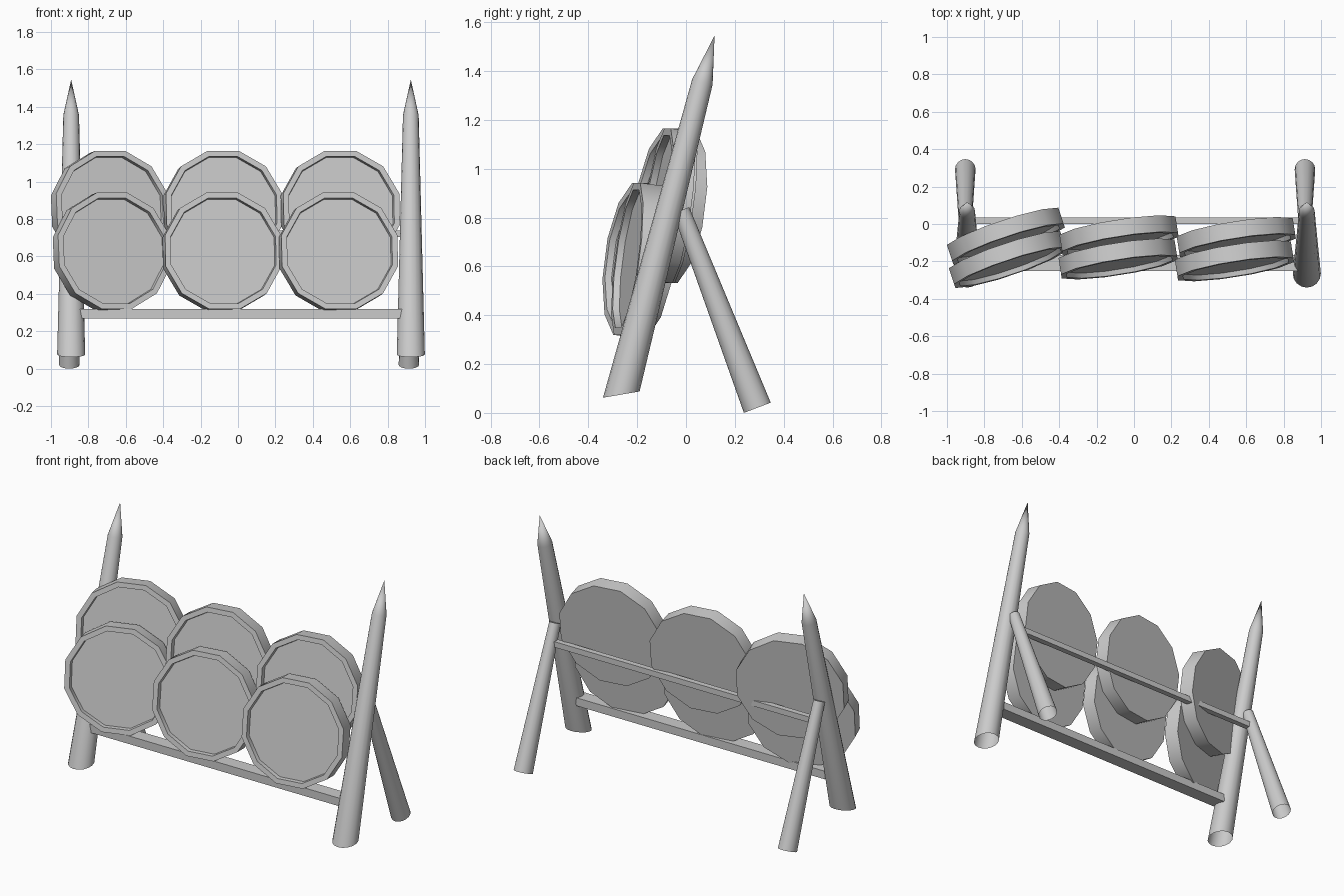
import bpy, bmesh, math
from mathutils import Matrix, Vector

if "Cube" in bpy.data.objects:
    bpy.data.objects.remove(bpy.data.objects["Cube"])

grey = bpy.data.materials.new("light_grey")
grey.diffuse_color = (0.6, 0.6, 0.6, 1)
grey.use_nodes = True
grey.node_tree.nodes["Principled BSDF"].inputs["Base Color"].default_value = grey.diffuse_color


def finish(name, bm, smooth=False):
    bmesh.ops.recalc_face_normals(bm, faces=bm.faces)
    me = bpy.data.meshes.new(name)
    bm.to_mesh(me)
    bm.free()
    me.materials.append(grey)
    ob = bpy.data.objects.new(name, me)
    bpy.context.collection.objects.link(ob)
    if smooth:
        bpy.context.view_layer.objects.active = ob
        ob.select_set(True)
        bpy.ops.object.shade_smooth_by_angle(angle=math.radians(40))
        ob.select_set(False)
    return ob


def ring(bm, c, r, slope, n):
    """Ring of points round c, tilted in y by slope."""
    pts = []
    for i in range(n):
        a = 2 * math.pi * i / n
        dy = r * math.sin(a)
        pts.append(bm.verts.new((c[0] + r * math.cos(a), c[1] + dy, c[2] + slope * dy)))
    return pts


def bridge(bm, a, b):
    n = len(a)
    for i in range(n):
        bm.faces.new((a[i], a[(i + 1) % n], b[(i + 1) % n], b[i]))


def post(name, x):
    """Leaning tapered stake, open at the foot, sharpened at the top."""
    bm = bmesh.new()
    low = ring(bm, (x, -0.265, 0.075), 0.075, 0.17, 16)
    top = ring(bm, (x, 0.067, 1.355), 0.042, -0.25, 16)
    tip = bm.verts.new((x, 0.117, 1.545))
    bridge(bm, low, top)
    for i in range(16):
        bm.faces.new((top[i], top[(i + 1) % 16], tip))
    finish(name, bm, True)


def back_leg(name, x):
    """Tapered prop, open at the foot."""
    bm = bmesh.new()
    low = ring(bm, (x, 0.292, 0.021), 0.055, 0.38, 16)
    top = ring(bm, (x, -0.02, 0.83), 0.033, 0.38, 16)
    bridge(bm, low, top)
    bm.faces.new(top)
    finish(name, bm, True)


def rail(name, x0, x1, y0, y1, z0, z1, taper):
    """Long bar whose ends are cut in towards the bottom."""
    bm = bmesh.new()
    ends = []
    for x, s in ((x0, 1), (x1, -1)):
        ends.append([bm.verts.new(p) for p in (
            (x + s * taper, y0, z0), (x + s * taper, y1, z0), (x, y1, z1), (x, y0, z1))])
    bridge(bm, *ends)
    bm.faces.new(ends[0])
    bm.faces.new(ends[1])
    finish(name, bm)


def disc(name, centre, yaw, lean=7.5, n=12):
    """Twelve-sided round board with a raised rim and sunken front."""
    m = (Matrix.Translation(Vector(centre)) @ Matrix.Rotation(math.radians(yaw), 4, 'Z')
         @ Matrix.Rotation(math.radians(-lean), 4, 'X'))
    bm = bmesh.new()
    loops = []
    for r, y in ((0.325, 0.045), (0.325, -0.045), (0.294, -0.045), (0.29, -0.018)):
        loops.append([bm.verts.new(m @ Vector((r * math.cos(2 * math.pi * (i + 0.5) / n), y,
                                               r * math.sin(2 * math.pi * (i + 0.5) / n))))
                      for i in range(n)])
    for a, b in zip(loops, loops[1:]):
        bridge(bm, a, b)
    bm.faces.new(loops[0])
    bm.faces.new(loops[-1])
    finish(name, bm, True)


# Stakes and props at both ends
for side, xp, xl in (("left", -0.892, -0.902), ("right", 0.924, 0.914)):
    post("post_" + side, xp)
    back_leg("back_leg_" + side, xl)

# Horizontal bars
rail("front_rail", -0.86, 0.89, -0.25, -0.165, 0.268, 0.318, 0.022)
rail("back_rail", -0.87, 0.885, 0.0, 0.035, 0.705, 0.74, 0.0)

# Two rows of three boards
for side, yaw, xu, yu, xl, yl in (("left", 18.5, -0.685, -0.065, -0.675, -0.19),
                                  ("middle", 9, -0.08, -0.063, -0.085, -0.187),
                                  ("right", 9, 0.547, -0.072, 0.537, -0.197)):
    disc("upper_board_" + side, (xu, yu, 0.848), yaw)
    disc("lower_board_" + side, (xl, yl, 0.625), yaw)
